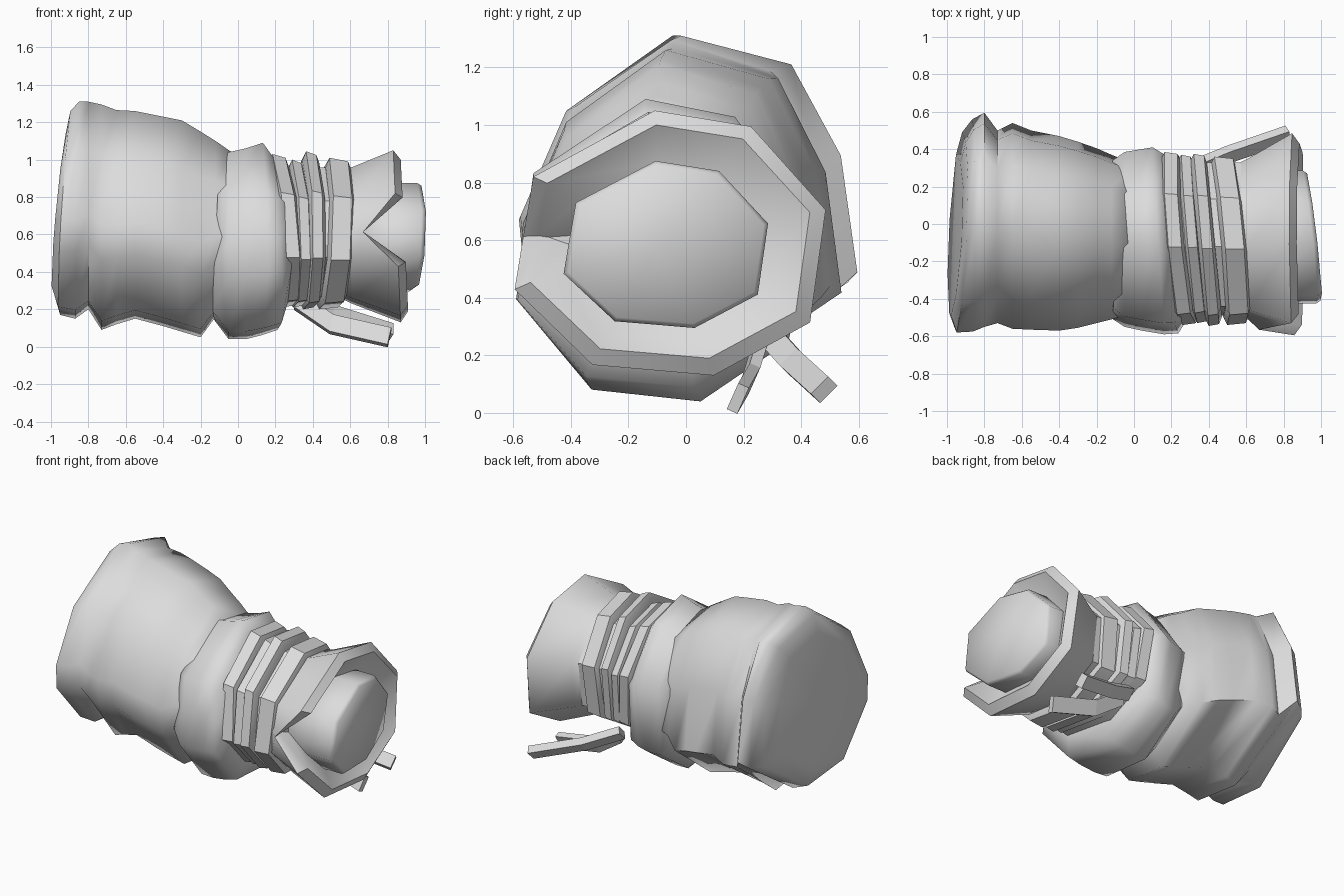
import bpy, bmesh, math
from mathutils import Vector

if "Cube" in bpy.data.objects:
    bpy.data.objects.remove(bpy.data.objects["Cube"])

mat = bpy.data.materials.new("plain_grey")
mat.diffuse_color = (0.72, 0.72, 0.72, 1)
mat.use_nodes = True
mat.node_tree.nodes["Principled BSDF"].inputs["Base Color"].default_value = mat.diffuse_color

# Irregular cloth cross-sections in (y, z); point 7 is where the mouth is notched
SECTION = [(-.1, 1), (.52, .88), (1, .25), (.9, -.6), (.28, -1),
           (-.5, -.92), (-1, -.35), (-.945, .05), (-.88, .5)]
BODY = [(-.07, 1), (.6, .82), (.9, .25), (1, -.48), (.2, -1),
        (-.48, -.92), (-.97, -.38), (-1, -.08), (-.72, .55)]


def ring(x, y0, y1, z0, z1, ty=0.0, tz=0.0, notch=0.0, section=SECTION):
    """Section scaled to its bounds, tilted by ty/tz, with an optional notch."""
    pts = []
    for i, (a, b) in enumerate(section):
        dx = ty * a + tz * b - (notch if i == 7 else 0)
        pts.append(Vector((x + dx, (y0 + y1) / 2 + a * (y1 - y0) / 2,
                           (z0 + z1) / 2 + b * (z1 - z0) / 2)))
    return pts


def loft(name, rings, angle=35):
    """Skin a row of rings and close both ends."""
    bm = bmesh.new()
    rows = [[bm.verts.new(p) for p in r] for r in rings]
    n = len(rows[0])
    for r, s in zip(rows, rows[1:]):
        for i in range(n):
            j = (i + 1) % n
            bm.faces.new((r[i], r[j], s[j], s[i]))
    for row in (rows[0], rows[-1]):
        mid = bm.verts.new(sum((v.co for v in row), Vector()) / n)
        for i in range(n):
            bm.faces.new((row[i], row[(i + 1) % n], mid))
    bmesh.ops.recalc_face_normals(bm, faces=bm.faces[:])
    me = bpy.data.meshes.new(name)
    bm.to_mesh(me)
    bm.free()
    me.materials.append(mat)
    ob = bpy.data.objects.new(name, me)
    bpy.context.collection.objects.link(ob)
    if angle:
        bpy.ops.object.select_all(action='DESELECT')
        ob.select_set(True)
        bpy.context.view_layer.objects.active = ob
        bpy.ops.object.shade_smooth_by_angle(angle=math.radians(angle))
    return ob


# Main sack with its rounded base and the loose folds near it
body_rings = [
    (-.955, -.49, .37, .29, 1.14, .02, .035),
    (-.925, -.58, .49, .17, 1.26, .02, .03),
    (-.86, -.575, .56, .15, 1.31, 0, .01),
    (-.80, -.55, .595, .20, 1.31),
    (-.73, -.53, .50, .09, 1.295),
    (-.65, -.56, .54, .12, 1.265),
    (-.55, -.565, .50, .15, 1.26),
    (-.40, -.57, .47, .11, 1.23),
    (-.30, -.555, .44, .08, 1.21),
    (-.20, -.53, .405, .05, 1.15),
    (-.12, -.51, .37, .16, 1.10),
    (-.02, -.48, .33, .20, 1.03)]
loft("sack_body", [ring(*r, section=BODY) for r in body_rings], 62)

# Bulging shoulder gathered before the neck
loft("shoulder_fold", [
    ring(-.12, -.50, .34, .16, 1.00, 0, .02),
    ring(-.05, -.55, .385, .04, 1.04),
    ring(.04, -.57, .40, .04, 1.06),
    ring(.13, -.59, .41, .06, 1.09, -.03),
    ring(.20, -.585, .37, .09, 1.02, -.03, -.02),
    ring(.25, -.50, .31, .22, .93, -.04)], 62)

loft("neck_core", [ring(.1, -.49, .33, .25, .97), ring(.66, -.49, .33, .25, .95)])

# Wrapped neck bands: start, end, y and z bounds, then tilt
for k, (x0, x1, y0, y1, z0, z1, tz) in enumerate([
        (.21, .28, -.54, .385, .21, 1.03, -.03),
        (.295, .345, -.53, .37, .21, 1.00, -.01),
        (.36, .415, -.545, .375, .20, 1.045, 0),
        (.465, .565, -.54, .36, .20, 1.01, .02)]):
    loft(f"neck_band_{k + 1}", [
        ring(x0 - .02, y0 + .04, y1 - .04, z0 + .04, z1 - .05, -.04, tz),
        ring(x0, y0, y1, z0, z1, -.04, tz),
        ring(x1, y0 + .01, y1 - .01, z0 + .01, z1 - .02, -.04, tz),
        ring(x1 + .015, y0 + .05, y1 - .05, z0 + .05, z1 - .06, -.04, tz)])

# Flared mouth with a notched rim, shallow funnel and inner plug
loft("flared_mouth", [
    ring(.55, -.49, .32, .26, .95),
    ring(.61, -.51, .35, .23, .96, 0, 0, .02),
    ring(.85, -.595, .485, .13, 1.05, 0, -.02, .18),
    ring(.89, -.54, .43, .19, 1.0, 0, -.02, .22),
    ring(.80, -.42, .28, .30, .87, 0, -.01, .16)], 50)
loft("mouth_plug", [
    ring(.62, -.425, .285, .295, .875),
    ring(.94, -.425, .285, .295, .875, -.04, .015),
    ring(.962, -.41, .27, .31, .86, -.04, .015)], 100)


def strap(name, path, wide, thick):
    """Flat tie tail following a path; wide is its cross direction."""
    rows = []
    for i, p in enumerate(path):
        t = (Vector(path[min(i + 1, len(path) - 1)]) - Vector(path[max(i - 1, 0)])).normalized()
        w = Vector(wide)
        h = t.cross(w).normalized() * thick / 2
        w = w / 2
        rows.append([Vector(p) + w + h, Vector(p) - w + h,
                     Vector(p) - w - h, Vector(p) + w - h])
    loft(name, rows, 0)


# Two hanging tie tails
strap("tie_tail_back", [(.28, .28, .28), (.5, .37, .18), (.82, .48, .08)], (0, .06, .06), .05)
strap("tie_tail_under", [(.31, .26, .25), (.5, .22, .12), (.81, .18, .05)], (.02, .04, .09), .04)
